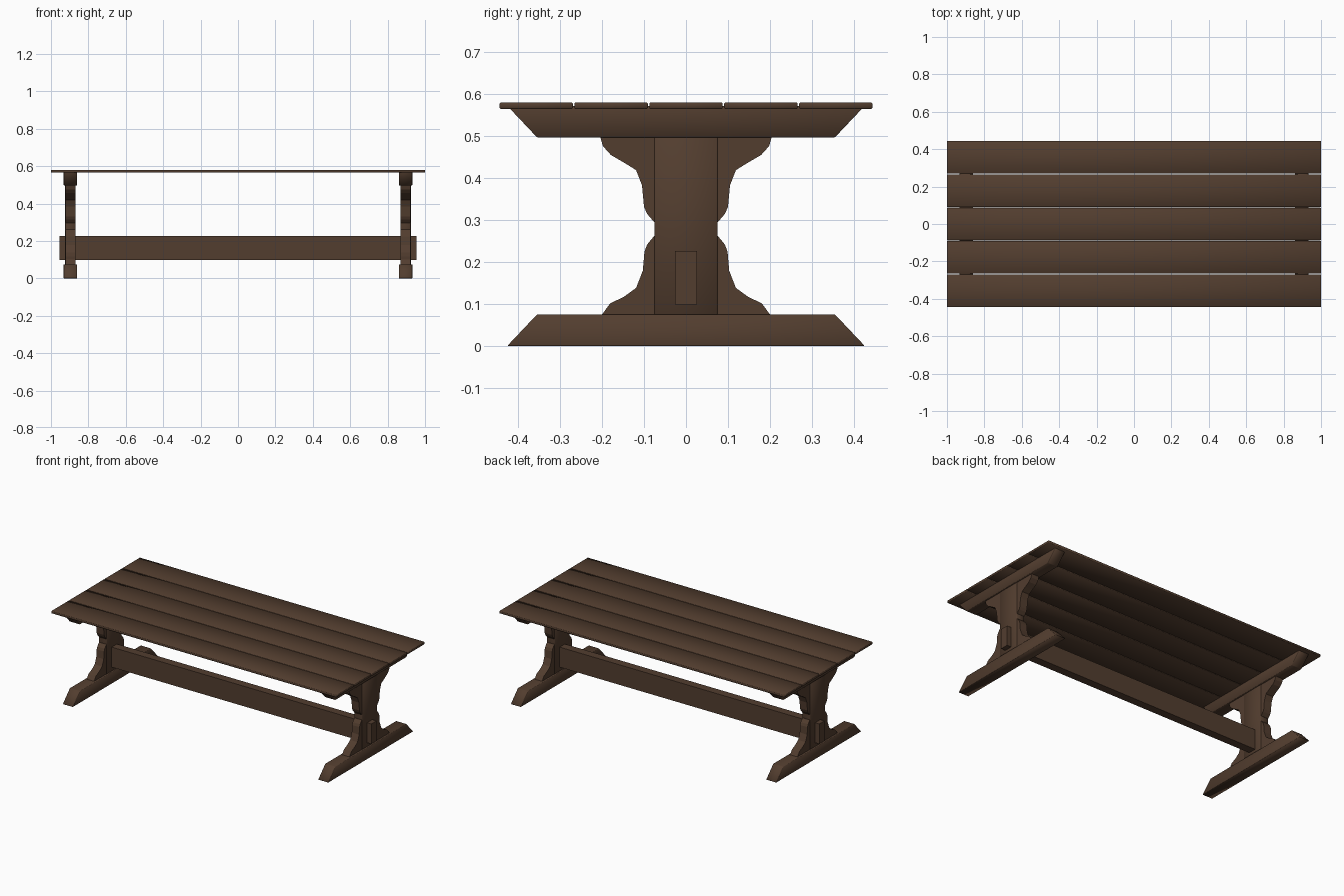
import bpy, bmesh

if "Cube" in bpy.data.objects:
    bpy.data.objects.remove(bpy.data.objects["Cube"])

wood = bpy.data.materials.new("dark brown wood")
wood.diffuse_color = (0.085, 0.047, 0.028, 1)
wood.use_nodes = True
wood.node_tree.nodes["Principled BSDF"].inputs["Base Color"].default_value = wood.diffuse_color


def prism(name, profile, x, width, bevel=0.002, smooth=True):
    """Extrude a (y, z) profile along x, centred on x, with softened edges."""
    bm = bmesh.new()
    face = bm.faces.new([bm.verts.new((x - width / 2, y, z)) for y, z in profile])
    out = bmesh.ops.extrude_face_region(bm, geom=[face])
    moved = [v for v in out["geom"] if isinstance(v, bmesh.types.BMVert)]
    bmesh.ops.translate(bm, verts=moved, vec=(width, 0, 0))
    bmesh.ops.recalc_face_normals(bm, faces=bm.faces)
    if bevel:
        edges = [e for e in bm.edges if e.calc_face_angle(0) > 0.7]
        bmesh.ops.bevel(bm, geom=edges, offset=bevel, segments=1,
                        affect='EDGES', profile=0.5)
    for f in bm.faces:
        f.smooth = smooth
    mesh = bpy.data.meshes.new(name)
    bm.to_mesh(mesh)
    bm.free()
    mesh.materials.append(wood)
    obj = bpy.data.objects.new(name, mesh)
    bpy.context.collection.objects.link(obj)
    return obj


def rect(y0, y1, z0, z1):
    return [(y0, z0), (y1, z0), (y1, z1), (y0, z1)]


# Table top: five planks with narrow gaps
for i in range(5):
    y = (i - 2) * 0.1785
    prism(f"top_plank_{i + 1}", rect(y - 0.0873, y + 0.0873, 0.565, 0.58), 0, 2.0)

# Long stretcher passing through both posts
prism("stretcher", rect(-0.026, 0.026, 0.099, 0.226), 0, 1.908, 0, False)

# Curved bracket outlines (one side), from the post out to the beam
upper = [(0.07, 0.295), (0.076, 0.295), (0.093, 0.315), (0.100, 0.331), (0.105, 0.383),
         (0.119, 0.419), (0.148, 0.437), (0.179, 0.455), (0.198, 0.476),
         (0.205, 0.500), (0.07, 0.500)]
lower = [(0.07, 0.262), (0.076, 0.262), (0.093, 0.241), (0.099, 0.225), (0.103, 0.179),
         (0.119, 0.138), (0.148, 0.117), (0.181, 0.101), (0.200, 0.075),
         (0.07, 0.075)]
foot = [(-0.426, 0), (0.426, 0), (0.355, 0.075), (-0.355, 0.075)]

# End frames: foot, post, beam and four brackets each
for side, sx in (("left", -1), ("right", 1)):
    x = sx * 0.896
    prism(f"{side}_foot", foot, x, 0.072)
    prism(f"{side}_top_beam", [(y, 0.572 - z) for y, z in foot], x, 0.072)
    prism(f"{side}_post", rect(-0.075, 0.075, 0.07, 0.502), x, 0.056)
    for end, sy in (("front", -1), ("back", 1)):
        for part, outline in (("upper", upper), ("lower", lower)):
            prism(f"{side}_{end}_{part}_bracket",
                  [(sy * y, z) for y, z in outline], x, 0.052, 0, False)
